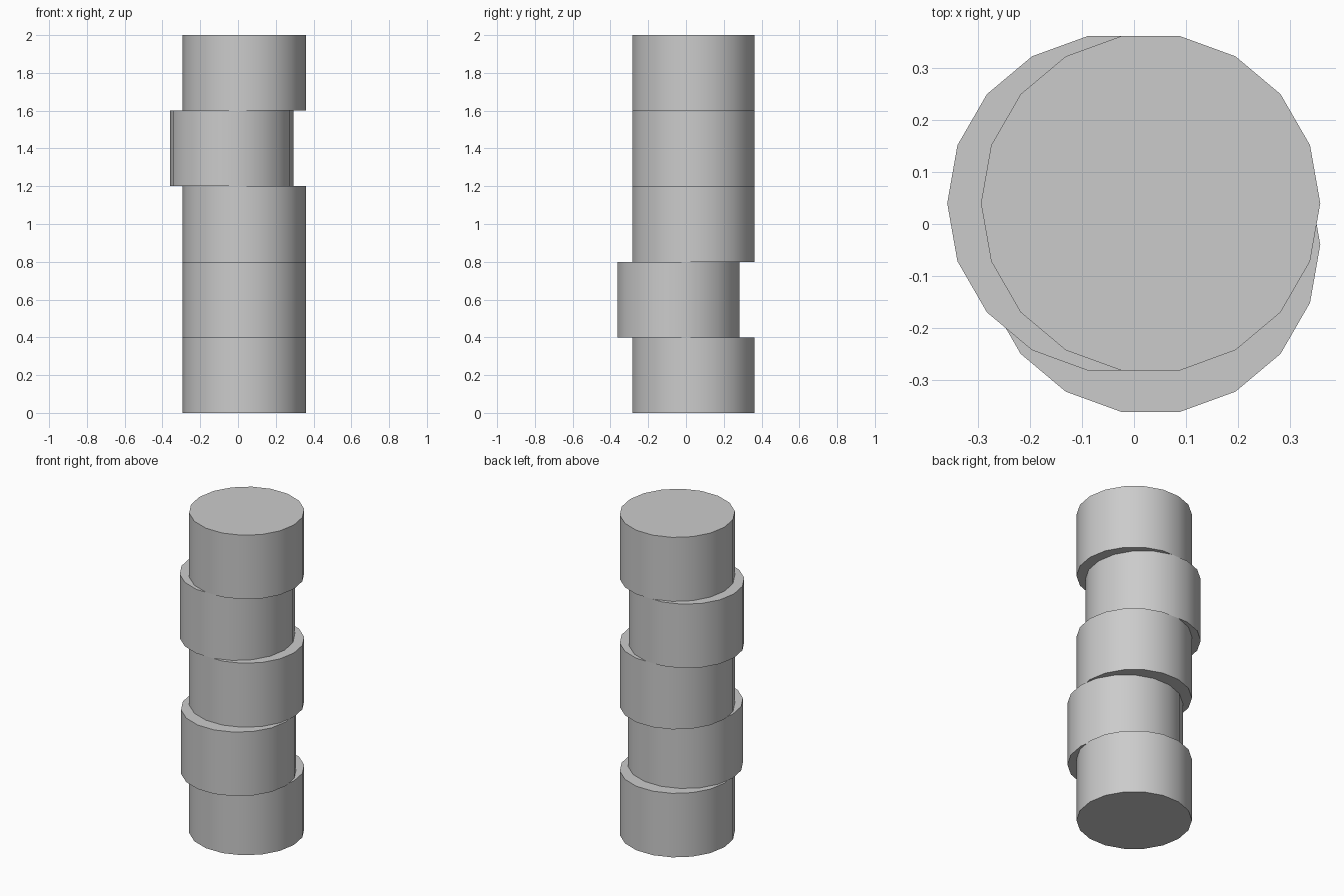
import bpy, math

if "Cube" in bpy.data.objects:
    bpy.data.objects.remove(bpy.data.objects["Cube"])

RADIUS, HEIGHT, SIDES = 0.327, 0.4, 18

# Centre of each stacked drum, bottom to top
centres = [(0.032, 0.04), (0.032, -0.04), (0.032, 0.04), (-0.033, 0.04), (0.032, 0.04)]


def drum(index, x, y):
    bpy.ops.mesh.primitive_cylinder_add(
        vertices=SIDES, radius=RADIUS, depth=HEIGHT,
        location=(x, y, HEIGHT * (index + 0.5)),
        rotation=(0, 0, math.radians(90)))  # puts a corner on the x axis
    obj = bpy.context.object
    obj.name = f"column_drum_{index + 1}"
    bpy.ops.object.transform_apply(location=False, rotation=True, scale=False)
    bpy.ops.object.shade_smooth_by_angle(angle=math.radians(30))
    return obj


# Column of slightly shifted drums
for i, (x, y) in enumerate(centres):
    drum(i, x, y)
